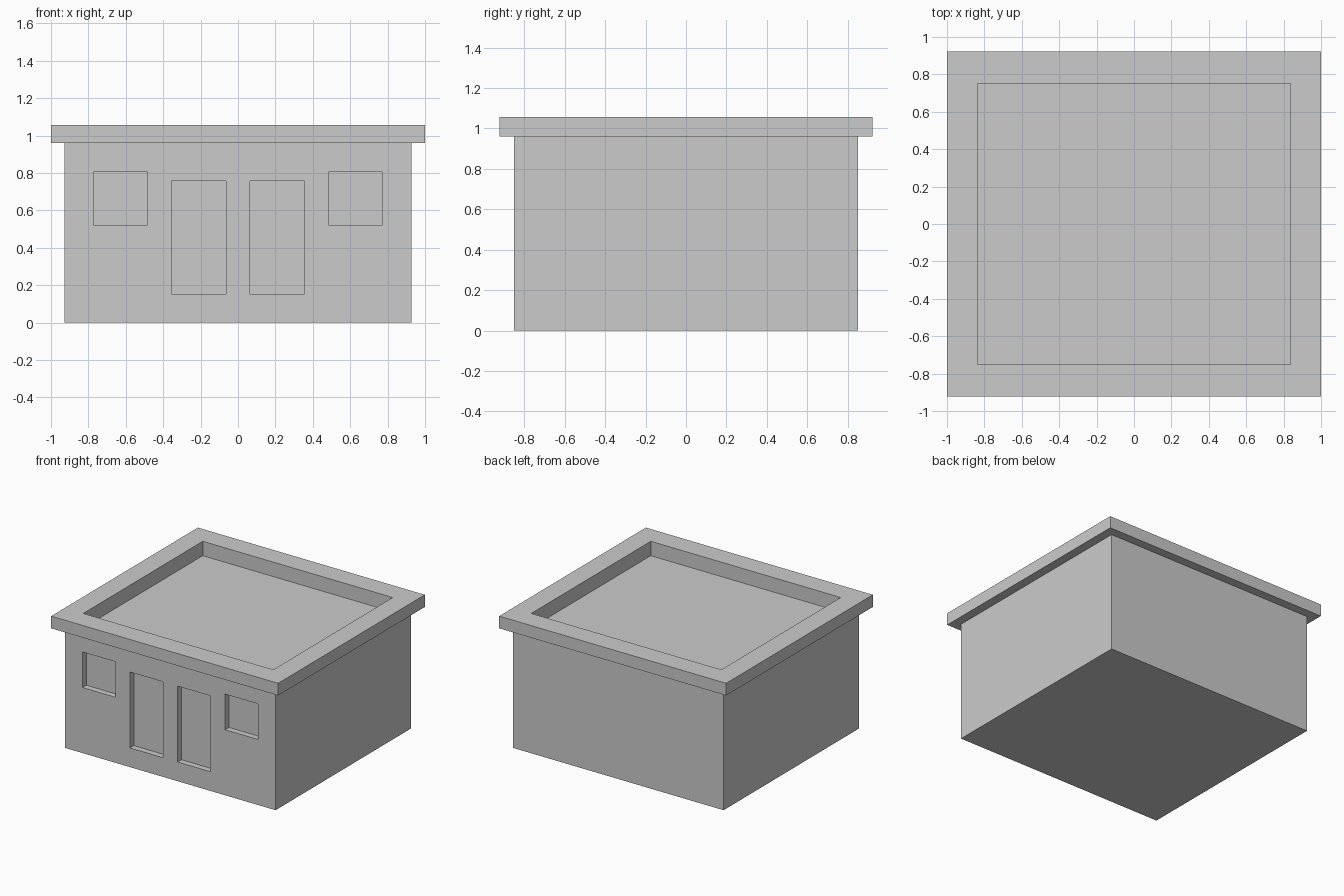
import bpy
from mathutils import Vector

if "Cube" in bpy.data.objects:
    bpy.data.objects.remove(bpy.data.objects["Cube"])


def box(name, lo, hi):
    lo, hi = Vector(lo), Vector(hi)
    bpy.ops.mesh.primitive_cube_add(size=1, location=(lo + hi) / 2)
    ob = bpy.context.object
    ob.name = name
    ob.scale = hi - lo
    bpy.ops.object.transform_apply(location=True, rotation=False, scale=True)
    return ob


def combine(target, tool, operation):
    mod = target.modifiers.new(tool.name, 'BOOLEAN')
    mod.operation = operation
    mod.solver = 'EXACT'
    mod.object = tool
    bpy.context.view_layer.objects.active = target
    bpy.ops.object.modifier_apply(modifier=mod.name)
    bpy.data.objects.remove(tool)


WALL_Y = 0.852
DEPTH = 0.048

# Walls, joined to the overhanging roof slab
building = box("building", (-0.928, -WALL_Y, 0), (0.928, WALL_Y, 1.0))
slab = box("roof_slab", (-1, -0.923, 0.96), (1, 0.923, 1.057))
combine(building, slab, 'UNION')

# Sunken flat roof inside the parapet
recess = box("roof_recess", (-0.837, -0.752, 0.942), (0.837, 0.752, 1.3))
combine(building, recess, 'DIFFERENCE')

# Recessed doors and windows, mirrored across the front
openings = [("door", 0.065, 0.355, 0.153, 0.757),
            ("window", 0.483, 0.773, 0.522, 0.805)]
for name, x0, x1, z0, z1 in openings:
    for side in (-1, 1):
        a, b = sorted((side * x0, side * x1))
        cutter = box(name, (a, -WALL_Y - 0.05, z0), (b, -WALL_Y + DEPTH, z1))
        combine(building, cutter, 'DIFFERENCE')
